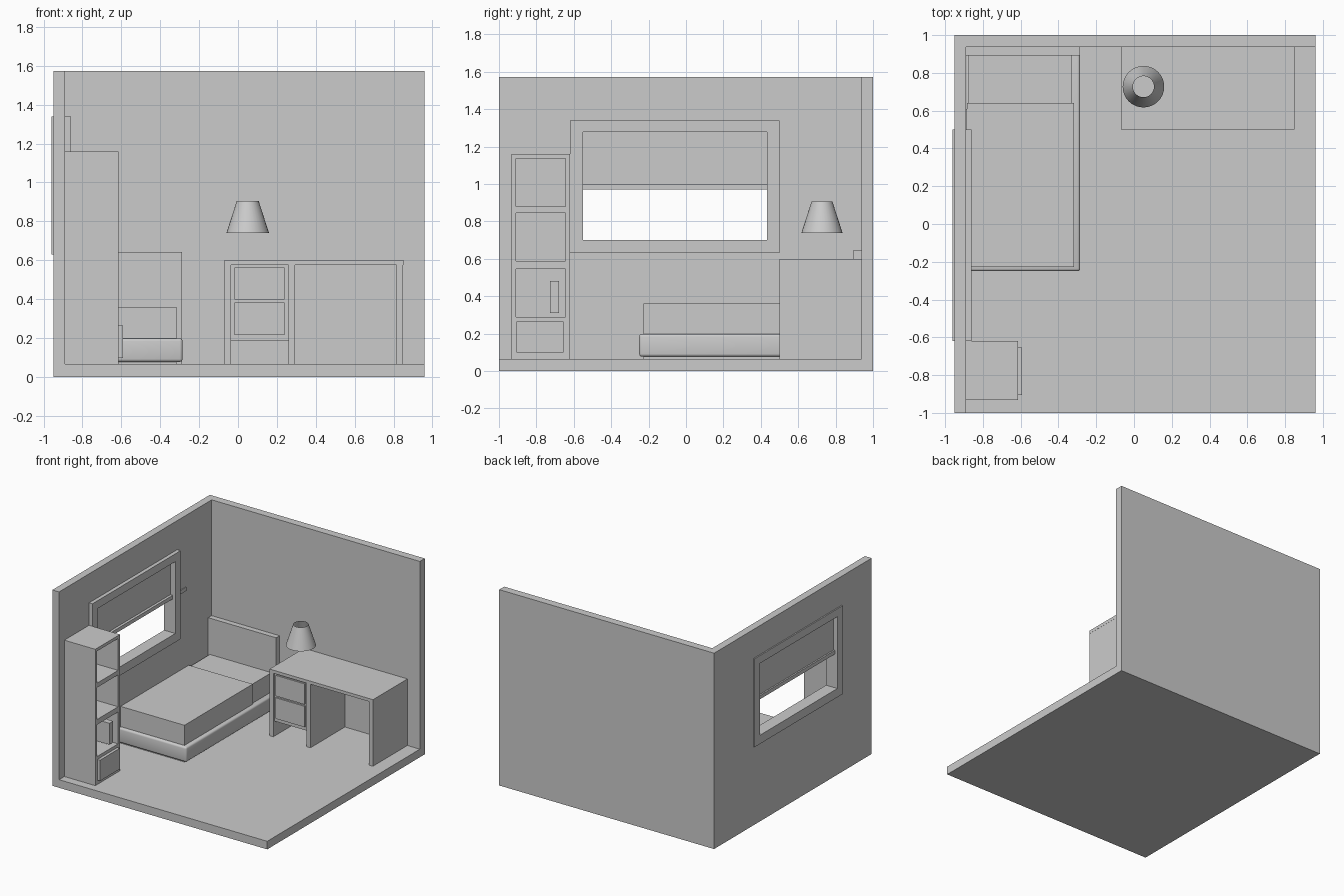
import bpy, bmesh, math
from mathutils import Vector

if "Cube" in bpy.data.objects:
    bpy.data.objects.remove(bpy.data.objects["Cube"])


def box(name, x, y, z, bevel=0.0):
    """Box from (min, max) ranges on each axis, optionally with rounded edges."""
    bm = bmesh.new()
    bmesh.ops.create_cube(bm, size=1.0)
    for v in bm.verts:
        v.co = Vector([(r[0] + r[1]) / 2 + c * (r[1] - r[0]) for c, r in zip(v.co, (x, y, z))])
    if bevel:
        bmesh.ops.bevel(bm, geom=bm.edges[:], offset=bevel, segments=3, profile=0.5, affect='EDGES')
    me = bpy.data.meshes.new(name)
    bm.to_mesh(me)
    bm.free()
    ob = bpy.data.objects.new(name, me)
    bpy.context.collection.objects.link(ob)
    return ob


def activate(ob):
    bpy.ops.object.select_all(action='DESELECT')
    ob.select_set(True)
    bpy.context.view_layer.objects.active = ob


def cut(ob, x, y, z):
    """Subtract a box-shaped volume."""
    cutter = box("cutter", x, y, z)
    mod = ob.modifiers.new("cut", 'BOOLEAN')
    mod.operation, mod.solver, mod.object = 'DIFFERENCE', 'EXACT', cutter
    activate(ob)
    bpy.ops.object.modifier_apply(modifier=mod.name)
    bpy.data.objects.remove(cutter)


FLOOR, WALL_X, WALL_Y = 0.065, -0.89, 0.937

# Room shell: floor, back wall and left wall with the window hole
room = box("room_shell", (-0.95, 0.96), (-1, 1), (0, 1.573))
cut(room, (WALL_X, 2), (-2, WALL_Y), (FLOOR, 3))
cut(room, (-2, -0.5), (-0.58, 0.46), (0.67, 1.31))

# Window frame, upper blind and its bottom bar
frame = box("window_frame", (-0.96, -0.86), (-0.62, 0.50), (0.63, 1.34))
cut(frame, (-2, 0), (-0.55, 0.433), (0.70, 1.277))
box("window_blind", (-0.925, -0.905), (-0.56, 0.44), (0.98, 1.29))
box("blind_bar", (-0.937, -0.884), (-0.73, 0.61), (0.97, 1.0))

# Bed
bed_base = box("bed_base", (WALL_X, -0.285), (-0.25, 0.91), (0.077, 0.198), bevel=0.015)
activate(bed_base)
bpy.ops.object.shade_smooth_by_angle(angle=math.radians(40))
box("mattress", (-0.875, -0.328), (-0.215, 0.90), (FLOOR, 0.352))
box("blanket", (-0.885, -0.317), (-0.227, 0.64), (FLOOR, 0.36))
box("headboard", (WALL_X, -0.287), (0.893, WALL_Y), (FLOOR, 0.643))

# Desk: top, three upright panels, drawer cabinet
box("desk_top", (-0.07, 0.85), (0.50, WALL_Y), (0.575, 0.60))
for side, x0 in (("left", -0.07), ("middle", 0.26), ("right", 0.815)):
    box(f"desk_panel_{side}", (x0, x0 + 0.034), (0.50, WALL_Y), (FLOOR, 0.575))
box("drawer_cabinet", (-0.036, 0.26), (0.515, WALL_Y), (0.185, 0.575))
for side, z0, z1 in (("lower", 0.215, 0.383), ("upper", 0.397, 0.563)):
    box(f"desk_drawer_{side}", (-0.017, 0.24), (0.502, 0.53), (z0, z1))

# Bookshelf with three open compartments, bottom drawer and a book
shelf = box("bookshelf", (WALL_X, -0.615), (-0.933, -0.62), (FLOOR, 1.16))
for z0 in (0.29, 0.588, 0.88):
    cut(shelf, (-0.87, 0), (-0.91, -0.643), (z0, z0 + 0.256))
box("bookshelf_drawer", (-0.63, -0.592), (-0.905, -0.655), (0.098, 0.265))
box("book", (-0.85, -0.634), (-0.727, -0.68), (0.31, 0.482))

# Lamp shade: open tapered tube
bpy.ops.mesh.primitive_cone_add(vertices=32, radius1=0.11, radius2=0.056, depth=0.167,
                                end_fill_type='NOTHING', location=(0.05, 0.727, 0.822))
bpy.context.object.name = "lamp_shade"
bpy.ops.object.shade_smooth_by_angle(angle=math.radians(30))
